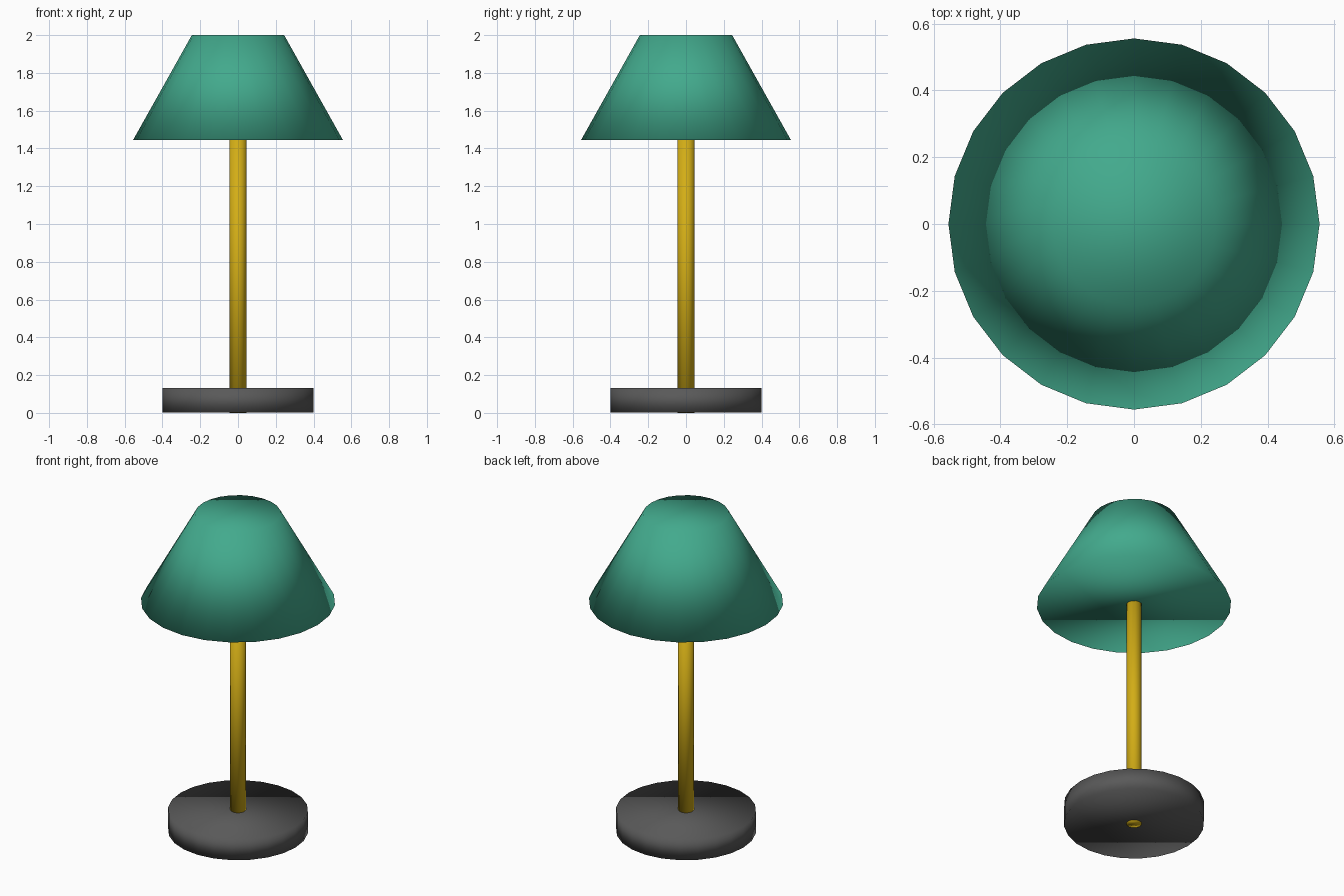
import bpy

cube = bpy.data.objects.get("Cube")
if cube:
    bpy.data.objects.remove(cube, do_unlink=True)


def make_material(name, rgb):
    mat = bpy.data.materials.new(name)
    mat.use_nodes = True
    mat.diffuse_color = (*rgb, 1)
    mat.node_tree.nodes["Principled BSDF"].inputs["Base Color"].default_value = (*rgb, 1)
    return mat


def make_round(name, r_bottom, r_top, z0, z1, sides, mat):
    """Closed, fully smooth-shaded round part between two heights."""
    bpy.ops.mesh.primitive_cone_add(vertices=sides, radius1=r_bottom, radius2=r_top,
                                    depth=z1 - z0, location=(0, 0, (z0 + z1) / 2))
    obj = bpy.context.object
    obj.name = name
    obj.data.materials.append(mat)
    bpy.ops.object.shade_smooth()
    return obj


charcoal = make_material("charcoal grey", (0.1, 0.1, 0.1))
gold = make_material("brass gold", (0.65, 0.42, 0.008))
green = make_material("sea green", (0.055, 0.4, 0.265))

# Heavy round foot, a hair above the floor so the stem end shows underneath
make_round("base", 0.4, 0.4, 0.001, 0.133, 24, charcoal)
# Upright stem running from the floor into the shade
make_round("stem", 0.0444, 0.0444, 0, 1.5, 12, gold)
# Tapered closed shade
make_round("shade", 0.5556, 0.2444, 1.4444, 2.0, 24, green)
